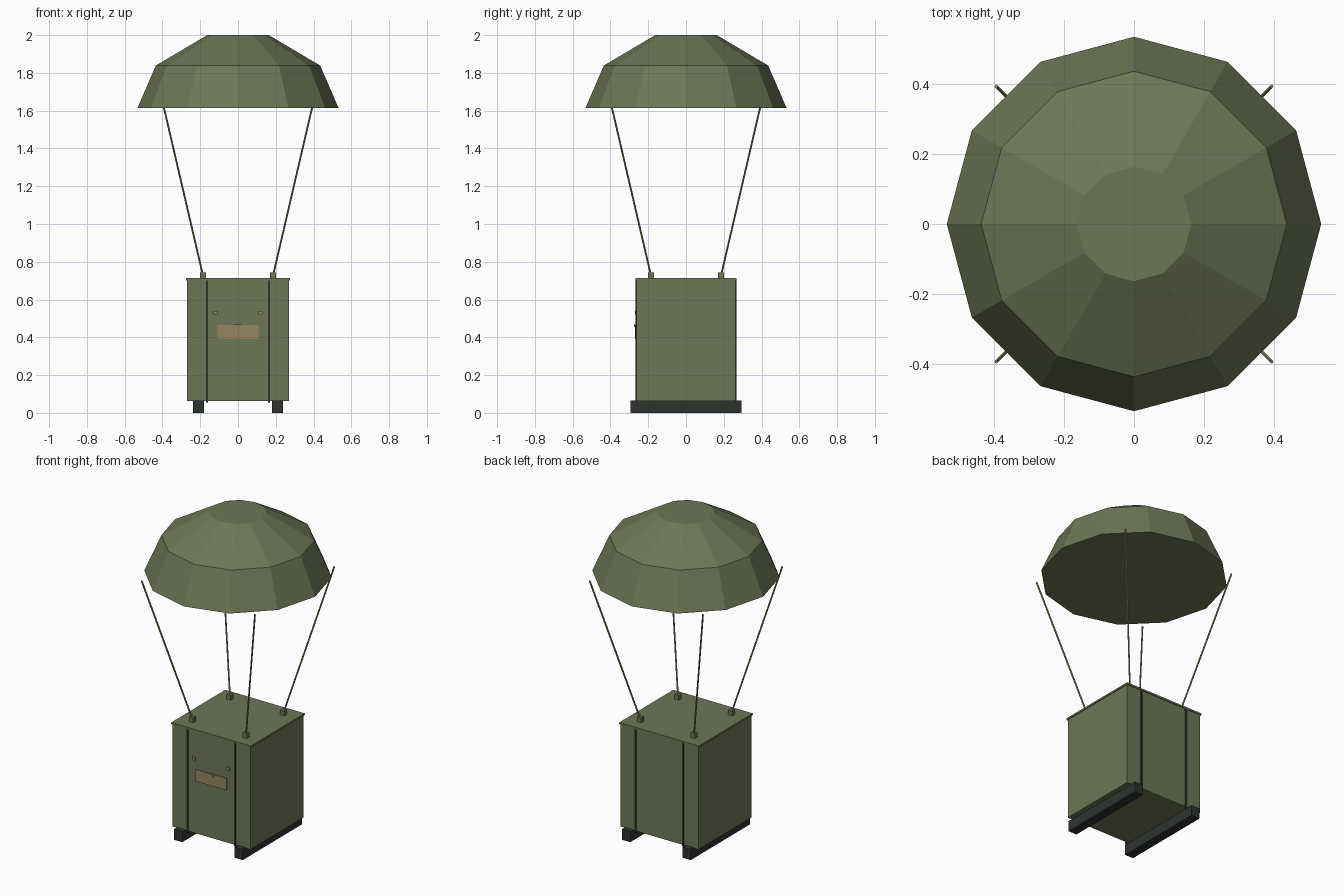
import bpy, bmesh, math
from mathutils import Vector

if "Cube" in bpy.data.objects:
    bpy.data.objects.remove(bpy.data.objects["Cube"])


def material(name, rgb):
    m = bpy.data.materials.new(name)
    m.diffuse_color = (*rgb, 1)
    m.use_nodes = True
    m.node_tree.nodes["Principled BSDF"].inputs["Base Color"].default_value = m.diffuse_color
    return m


OLIVE = material("olive green", (0.150, 0.185, 0.093))
DARK = material("dark grey green", (0.027, 0.034, 0.029))
TAN = material("tan", (0.300, 0.240, 0.115))


def finish(name, bm, mat):
    bmesh.ops.recalc_face_normals(bm, faces=bm.faces)
    me = bpy.data.meshes.new(name)
    bm.to_mesh(me)
    bm.free()
    me.materials.append(mat)
    ob = bpy.data.objects.new(name, me)
    bpy.context.collection.objects.link(ob)
    return ob


def box(name, lo, hi, mat):
    bm = bmesh.new()
    bmesh.ops.create_cube(bm, size=1)
    for v in bm.verts:
        v.co = Vector([(a + b) / 2 + c * (b - a) for a, b, c in zip(lo, hi, v.co)])
    return finish(name, bm, mat)


def rod(name, a, b, radius, mat):
    a, b = Vector(a), Vector(b)
    bm = bmesh.new()
    bmesh.ops.create_cone(bm, cap_ends=True, segments=6, radius1=radius,
                          radius2=radius, depth=(b - a).length)
    ob = finish(name, bm, mat)
    ob.location = (a + b) / 2
    ob.rotation_euler = (b - a).to_track_quat('Z', 'Y').to_euler()
    return ob


# Canopy: twelve-sided dome of two tapered bands, closed top and bottom
bm = bmesh.new()
N = 12
rings = [[bm.verts.new((r * math.cos(i * math.tau / N), r * math.sin(i * math.tau / N), z))
          for i in range(N)]
         for r, z in ((0.533, 1.613), (0.435, 1.839), (0.163, 2.0))]
for low, high in zip(rings, rings[1:]):
    for i in range(N):
        j = (i + 1) % N
        bm.faces.new((low[i], low[j], high[j], high[i]))
bm.faces.new(rings[0][::-1])
bm.faces.new(rings[-1])
finish("canopy", bm, OLIVE)

# Crate body and thin overhanging lid
box("crate_body", (-0.27, -0.262, 0.063), (0.27, 0.262, 0.702), OLIVE)
box("crate_lid", (-0.275, -0.267, 0.702), (0.275, 0.267, 0.713), OLIVE)

for sx in (-1, 1):
    # Skids under the crate
    x = sx * 0.209
    box("skid", (x - 0.029, -0.293, 0), (x + 0.029, 0.293, 0.066), DARK)
    # Rivets above the front plate
    x = sx * 0.119
    box("rivet", (x - 0.01, -0.270, 0.52), (x + 0.01, -0.26, 0.54), TAN)
    for sy in (-1, 1):
        # Straps on the front and back
        x, y = sx * 0.164, sy * 0.263
        box("strap", (x - 0.006, y - 0.004, 0.054), (x + 0.006, y + 0.004, 0.706), DARK)
        # Corner lugs and cords rising to the canopy rim
        x, y = sx * 0.185, sy * 0.185
        box("lug", (x - 0.015, y - 0.015, 0.71), (x + 0.015, y + 0.015, 0.743), OLIVE)
        rod("cord", (x, y, 0.725), (sx * 0.392, sy * 0.392, 1.615), 0.005, TAN)

# Front plate with small latch
box("front_plate", (-0.108, -0.269, 0.392), (0.108, -0.26, 0.465), TAN)
box("latch", (-0.02, -0.275, 0.454), (0.02, -0.266, 0.467), TAN)
